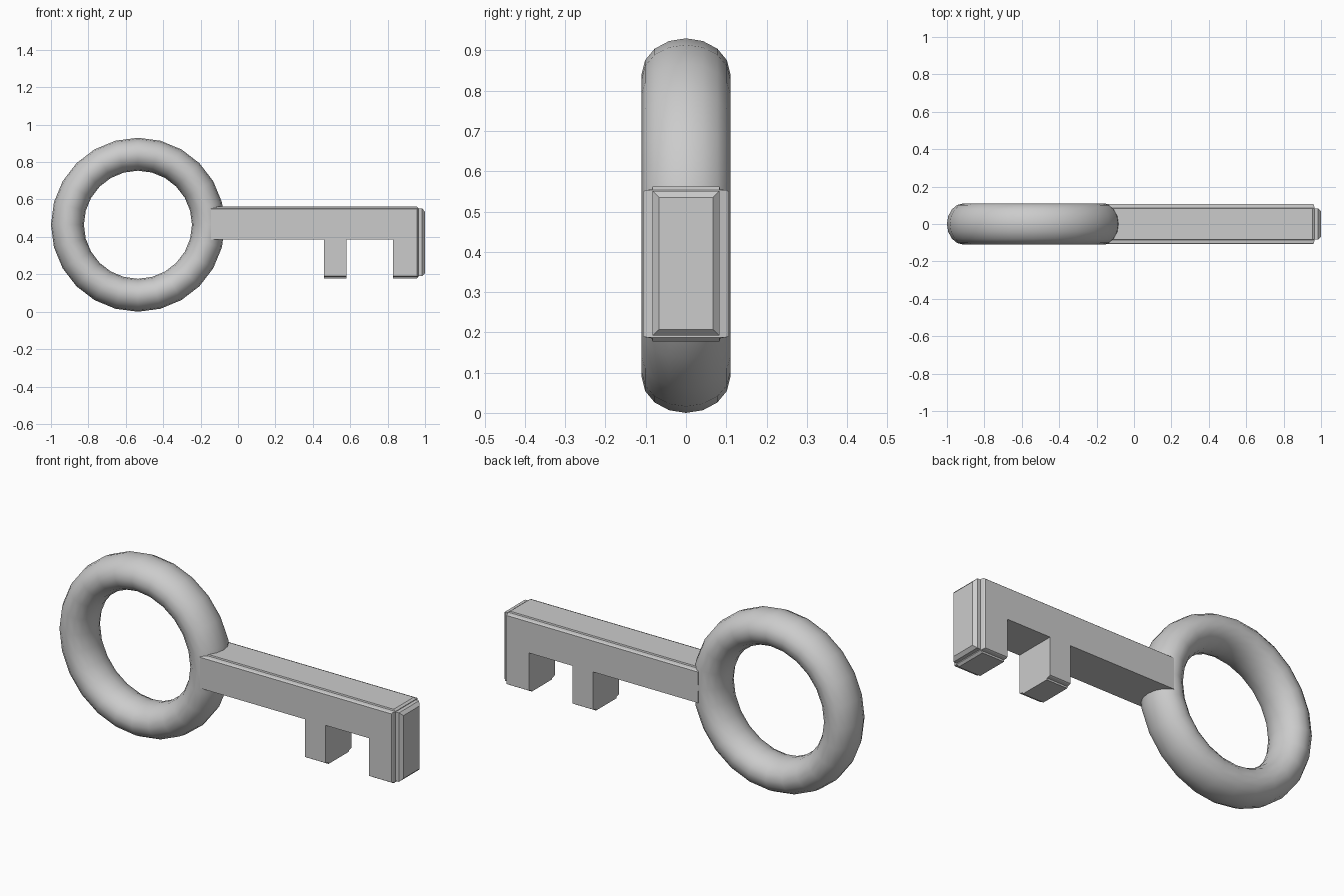
import bpy, math

if "Cube" in bpy.data.objects:
    bpy.data.objects.remove(bpy.data.objects["Cube"])


def loft(name, sections):
    """Join matching closed loops into a capped solid."""
    n = len(sections[0])
    verts = [p for s in sections for p in s]
    faces = [list(range(n)), [(len(sections) - 1) * n + i for i in reversed(range(n))]]
    for k in range(len(sections) - 1):
        a, b = k * n, (k + 1) * n
        for i in range(n):
            j = (i + 1) % n
            faces.append([a + i, b + i, b + j, a + j])
    mesh = bpy.data.meshes.new(name)
    mesh.from_pydata(verts, [], faces)
    obj = bpy.data.objects.new(name, mesh)
    bpy.context.collection.objects.link(obj)
    bpy.context.view_layer.objects.active = obj
    bpy.ops.object.mode_set(mode='EDIT')
    bpy.ops.mesh.select_all(action='SELECT')
    bpy.ops.mesh.normals_make_consistent(inside=False)
    bpy.ops.object.mode_set(mode='OBJECT')
    return obj


# Bow: smooth ring with a slightly flattened oval section
bpy.ops.mesh.primitive_torus_add(major_segments=24, minor_segments=16,
                                 major_radius=0.377, minor_radius=0.088)
bow = bpy.context.object
bow.name = "bow_ring"
bow.scale.z = 0.11 / 0.088
bow.rotation_euler.x = math.pi / 2
bow.location = (-0.535, 0, 0.47)
bpy.ops.object.transform_apply(location=True, rotation=True, scale=True)
bpy.ops.object.shade_smooth_by_angle(angle=math.radians(50))


# Blade: shaft and two teeth as one outline, with stepped long edges
def outline(y, top, bottom, end):
    pts = [(-0.145, 0.392), (0.46, 0.392), (0.46, bottom), (0.58, bottom),
           (0.58, 0.392), (0.83, 0.392), (0.83, bottom), (0.955, bottom),
           (end, max(bottom, 0.192)), (end, min(top, 0.559)),
           (0.955, top), (-0.145, top)]
    return [(x, y, z) for x, z in pts]


steps = [(0.107, 0.553, 0.196, 0.958), (0.101, 0.558, 0.193, 0.962),
         (0.085, 0.560, 0.190, 0.966), (0.083, 0.567, 0.182, 0.966)]
layers = [outline(-y, t, b, e) for y, t, b, e in steps]
layers += [outline(y, t, b, e) for y, t, b, e in reversed(steps)]
loft("shaft_and_teeth", layers)


# Raised end panel on the tip
def rect(x, hy, low, high):
    return [(x, -hy, low), (x, hy, low), (x, hy, high), (x, -hy, high)]


loft("tip_panel", [rect(0.955, 0.083, 0.197, 0.556),
                   rect(0.985, 0.083, 0.197, 0.556),
                   rect(1.0, 0.067, 0.212, 0.54)])

# Rest the ring exactly on the ground plane
for obj in bpy.context.scene.objects:
    obj.location.z -= 0.005
